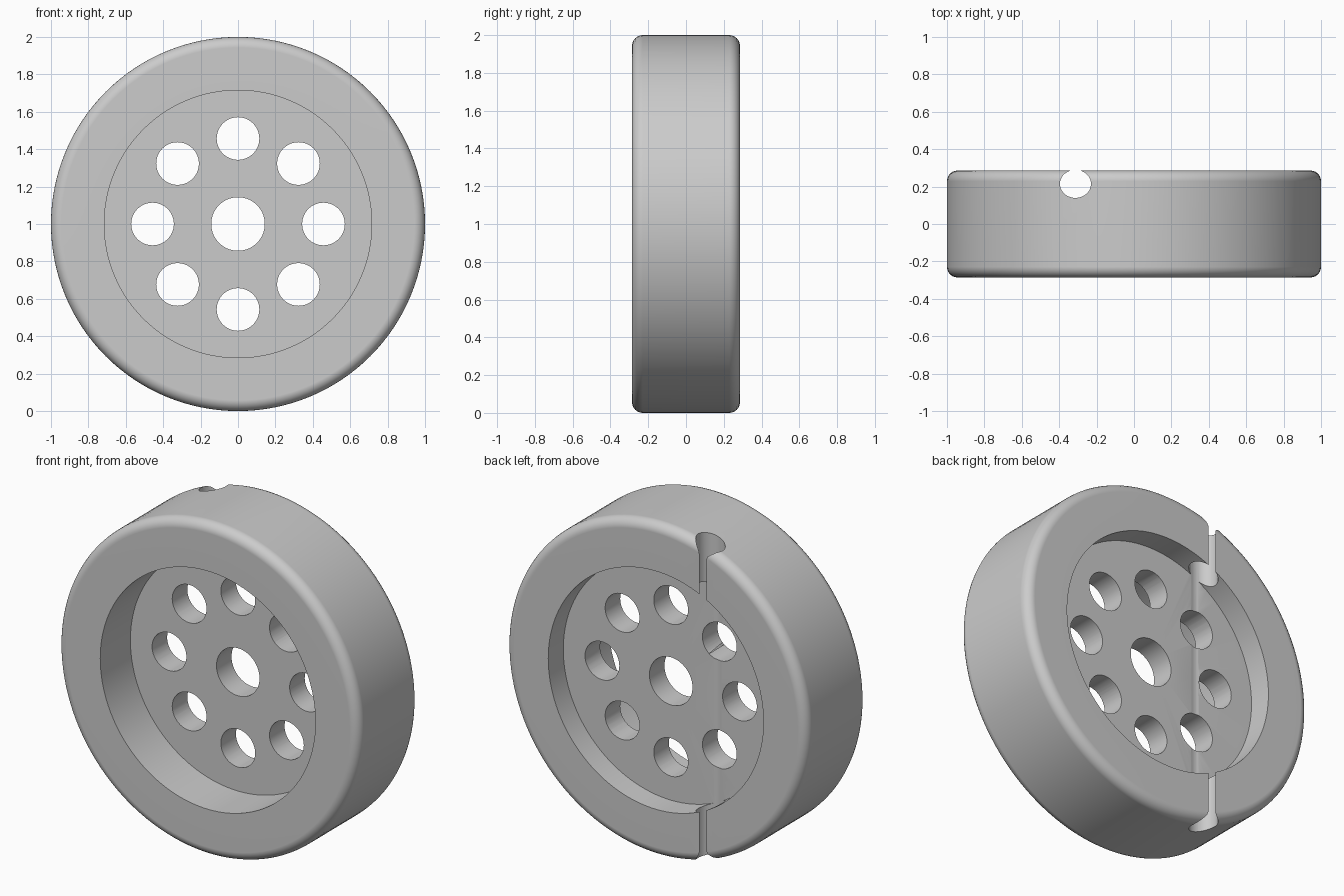
import bpy
import bmesh
from math import pi, sin, cos, radians
from mathutils import Matrix, Vector

cube = bpy.data.objects.get("Cube")
if cube:
    bpy.data.objects.remove(cube, do_unlink=True)

HALF_W = 0.286      # half the wheel width
FILLET = 0.057      # rounding of the outer rim
RECESS_R = 0.715
BORE_R = 0.143
WEB_FRONT, WEB_BACK = 0.0, 0.143
CENTRE = Vector((0, 0, 1))

grey = bpy.data.materials.new("light grey")
grey.use_nodes = True
colour = (0.6, 0.6, 0.6, 1)
grey.diffuse_color = colour
grey.node_tree.nodes["Principled BSDF"].inputs["Base Color"].default_value = colour


def make_object(name, bm):
    bmesh.ops.recalc_face_normals(bm, faces=bm.faces)
    mesh = bpy.data.meshes.new(name)
    bm.to_mesh(mesh)
    bm.free()
    mesh.materials.append(grey)
    ob = bpy.data.objects.new(name, mesh)
    bpy.context.collection.objects.link(ob)
    return ob


def add_cylinder(bm, matrix, radius, depth, segments):
    bmesh.ops.create_cone(bm, cap_ends=True, segments=segments, radius1=radius,
                          radius2=radius, depth=depth, matrix=matrix)


# Wheel body: closed (radius, y) profile turned around the axle
def fillet(y_sign, start, end, steps=6):
    for i in range(steps + 1):
        a = radians(start + (end - start) * i / steps)
        yield (1 - FILLET + FILLET * cos(a),
               y_sign * (HALF_W - FILLET + FILLET * sin(a)))


profile = [(BORE_R, WEB_FRONT), (RECESS_R, WEB_FRONT), (RECESS_R, -HALF_W)]
profile += list(fillet(-1, 90, 0)) + list(fillet(1, 0, 90))
profile += [(RECESS_R, HALF_W), (RECESS_R, WEB_BACK), (BORE_R, WEB_BACK)]

bm = bmesh.new()
ring = [bm.verts.new((r, y, 1)) for r, y in profile]
edges = [bm.edges.new((ring[i - 1], ring[i])) for i in range(len(ring))]
bmesh.ops.spin(bm, geom=ring + edges, cent=CENTRE, axis=(0, 1, 0),
               angle=2 * pi, steps=128, use_merge=False)
bmesh.ops.remove_doubles(bm, verts=bm.verts, dist=0.0005)
wheel = make_object("wheel", bm)

# Ring of eight round holes through the web
bm = bmesh.new()
for k in range(8):
    a = k * pi / 4
    place = Matrix.Translation((0.457 * cos(a), 0.07, 1 + 0.457 * sin(a)))
    add_cylinder(bm, place @ Matrix.Rotation(pi / 2, 4, 'X'), 0.114, 0.6, 48)
web_holes = make_object("web_hole_cutter", bm)

# Upright channel: a narrow slit in the back face, a shallow groove in the web
bm = bmesh.new()
channel = Matrix.Translation((-0.313, 0.2145, 1)) @ Matrix.Diagonal((0.083, 0.075, 1, 1))
add_cylinder(bm, channel, 1, 2.4, 48)
channel_cutter = make_object("channel_cutter", bm)

bpy.context.view_layer.objects.active = wheel
for cutter in (web_holes, channel_cutter):
    cutter.hide_render = True
    mod = wheel.modifiers.new("cut", 'BOOLEAN')
    mod.operation = 'DIFFERENCE'
    mod.solver = 'EXACT'
    mod.object = cutter
    bpy.ops.object.modifier_apply(modifier=mod.name)
    bpy.data.objects.remove(cutter, do_unlink=True)

# Smooth curved walls, crisp edges, flat side faces
for ob in bpy.context.selected_objects:
    ob.select_set(False)
wheel.select_set(True)
bpy.ops.object.shade_smooth_by_angle(angle=radians(30))
weighted = wheel.modifiers.new("flat_sides", 'WEIGHTED_NORMAL')
weighted.keep_sharp = True
